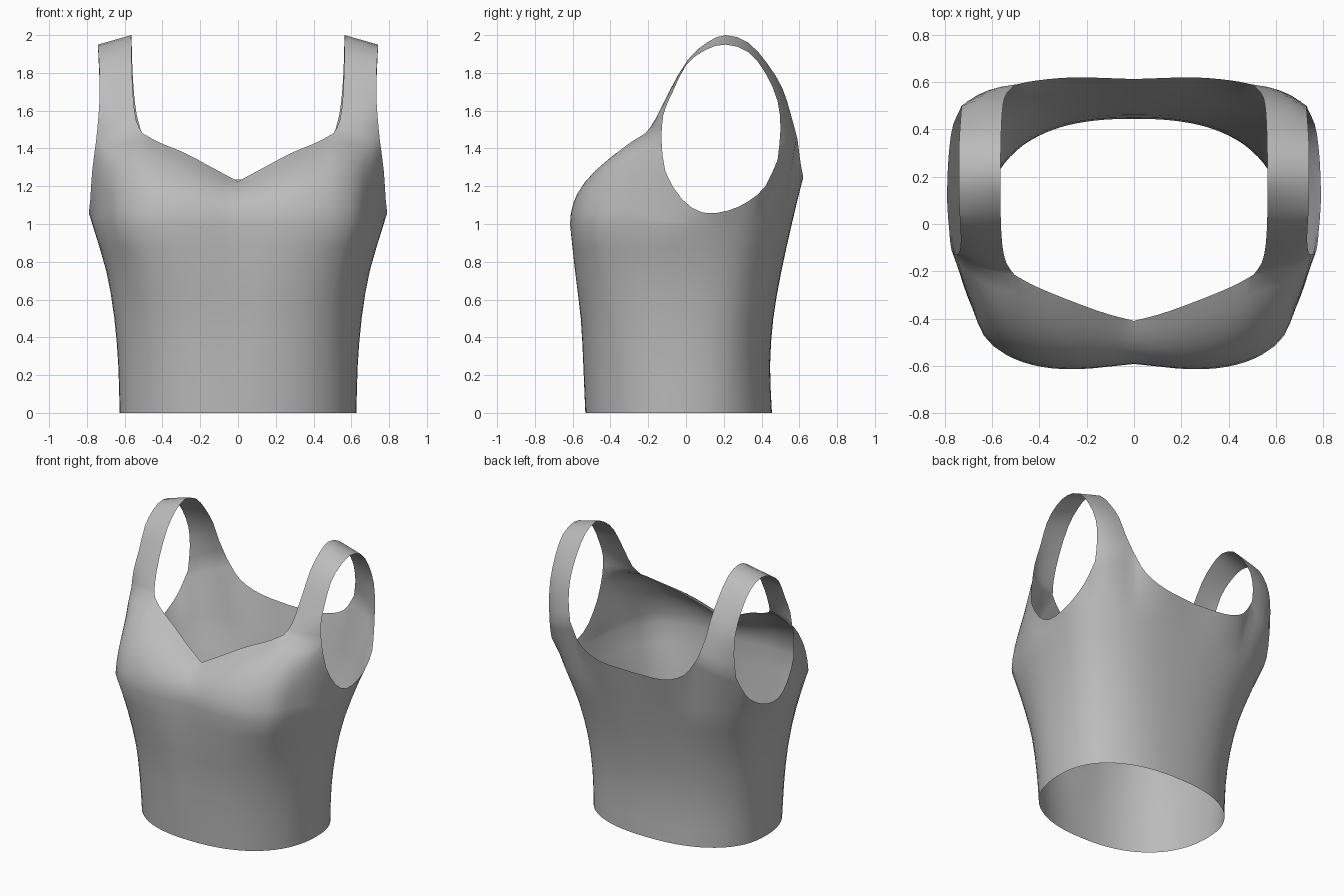
import bpy
import bmesh
from math import sin, cos, pi, radians
from mathutils import Vector

cube = bpy.data.objects.get("Cube")
if cube:
    bpy.data.objects.remove(cube, do_unlink=True)


def spline(points, t):
    """Catmull-Rom point at t in 0..1 along control points of any dimension."""
    last = len(points) - 1
    i = min(int(t * last), last - 1)
    f = t * last - i
    b, c = Vector(points[i]), Vector(points[i + 1])
    a = Vector(points[i - 1]) if i > 0 else b * 2 - c
    d = Vector(points[i + 2]) if i + 2 <= last else c * 2 - b
    return (b * 2 + (c - a) * f + (a * 2 - b * 5 + c * 4 - d) * f ** 2
            + (b * 3 - a - c * 3 + d) * f ** 3) / 2


def sample(points, count):
    return [spline(points, k / count) for k in range(count + 1)]


def add_grid(bm, columns):
    """Skin equal-length columns of points with quads."""
    verts = [[bm.verts.new(p) for p in col] for col in columns]
    for left, right in zip(verts, verts[1:]):
        for j in range(len(left) - 1):
            bm.faces.new((left[j], right[j], right[j + 1], left[j + 1]))


# Torso sizes: height, half width, front depth, back depth
TORSO = [(0, .627, .533, .455), (.25, .634, .545, .445), (.5, .655, .562, .462),
         (.75, .697, .595, .505), (1, .77, .62, .56)]

# Swelling of the bust line, from centre front round to centre back:
# a dip in the middle, the bust, a hollow before the arm, the shoulder blade
SWELL = [(-.045, 0), (.018, 0), (.05, 0), (.045, 0), (-.01, 0), (-.02, 0), (0, 0),
         (.015, 0), (.04, 0), (.045, 0), (.03, 0), (.01, 0), (0, 0)]

# Upper edges of the torso: angle from the front, then position
NECK_FRONT = [(0, 0, -.41, 1.225), (10, .13, -.375, 1.295), (20, .28, -.32, 1.375),
              (28, .42, -.262, 1.433), (36, .505, -.215, 1.48)]
ARMHOLE = [(66, .75, -.13, 1.45), (76, .772, -.11, 1.28), (84, .782, -.02, 1.13),
           (94, .79, .09, 1.06), (106, .788, .22, 1.07), (114, .78, .33, 1.12),
           (121, .765, .42, 1.2), (130, .735, .485, 1.34)]
NECK_BACK = [(152, .5, .59, 1.45), (160, .41, .607, 1.32),
             (168, .25, .62, 1.25), (180, 0, .613, 1.235)]

# Strap edges, front to back over the shoulder
STRAP_INNER = [(.505, -.215, 1.48), (.54, -.165, 1.55), (.557, -.09, 1.7),
               (.563, .01, 1.87), (.565, .11, 1.96), (.565, .21, 2), (.563, .33, 1.96),
               (.56, .43, 1.85), (.553, .51, 1.72), (.537, .555, 1.58), (.5, .59, 1.45)]
STRAP_OUTER = [(.75, -.13, 1.45), (.738, -.12, 1.58), (.732, -.07, 1.7),
               (.735, 0, 1.84), (.74, .1, 1.92), (.74, .21, 1.95), (.74, .33, 1.91),
               (.735, .42, 1.8), (.73, .485, 1.65), (.73, .5, 1.5), (.735, .485, 1.34)]
ACROSS = 5


def strap_row(s):
    """Points across the strap, rounded outward where it meets the torso."""
    inner, outer = spline(STRAP_INNER, s), spline(STRAP_OUTER, s)
    mid = (inner + outer) / 2
    out = Vector((mid.x, mid.y - .1, 0)).normalized()
    bulge = .03 * (1 - sin(pi * s))
    row = []
    for k in range(ACROSS + 1):
        u = k / ACROSS
        row.append(inner.lerp(outer, u) + out * bulge * 4 * u * (1 - u))
    return row


def torso_point(angle, t):
    """Point on the rounded-box torso section at height t."""
    z, width, front, back = spline(TORSO, t)
    power = 2 / (2.3 + .3 * t)
    s, c = max(sin(angle), 0), cos(angle)
    depth = -front if c > 0 else back
    swell = 1 + t * t * spline(SWELL, angle / pi).x
    return Vector((width * s ** power * swell, depth * abs(c) ** power * swell, z))


def torso_column(angle, top):
    """Column from the hem to the bust line, then curving in to the top edge."""
    angle = radians(angle)
    column = [torso_point(angle, k / 8) for k in range(9)]
    bust = column[-1]
    control = bust.lerp(top, .5)
    fullness = max(cos(angle), 0) ** .5
    control.xy = control.xy.lerp(bust.xy, fullness)
    control.z += .07 * fullness * min(1, (top.z - bust.z) * 3)
    for k in range(1, 9):
        t = k / 8
        column.append(bust.lerp(control, t).lerp(control.lerp(top, t), t))
    return column


def strap_base(start, end, row):
    return [(start + (end - start) * k / ACROSS, p) for k, p in enumerate(row)]


def edge(points, count):
    return [(p[0], Vector(p[1:])) for p in sample(points, count)]


# Upper edge of one half, from centre front round to centre back
rim = edge(NECK_FRONT, 10)
rim += strap_base(36, 66, strap_row(0))[1:-1]
rim += edge(ARMHOLE, 14)
rim += strap_base(130, 152, strap_row(1)[::-1])[1:-1]
rim += edge(NECK_BACK, 9)

bm = bmesh.new()
add_grid(bm, [torso_column(angle, top) for angle, top in rim])
rows = [strap_row(k / 20) for k in range(21)]
add_grid(bm, list(zip(*rows)))
bmesh.ops.remove_doubles(bm, verts=bm.verts, dist=.0005)

mesh = bpy.data.meshes.new("bodice")
bm.to_mesh(mesh)
bm.free()
bodice = bpy.data.objects.new("bodice", mesh)
bpy.context.collection.objects.link(bodice)

# Plain grey cloth
cloth = bpy.data.materials.new("grey cloth")
cloth.use_nodes = True
GREY = (.5, .5, .5, 1)
cloth.diffuse_color = GREY
cloth.node_tree.nodes["Principled BSDF"].inputs["Base Color"].default_value = GREY
mesh.materials.append(cloth)

# Second half, and smooth shading
mirror = bodice.modifiers.new("other_half", 'MIRROR')
mirror.use_clip = True
mirror.merge_threshold = .001
mesh.shade_smooth()
